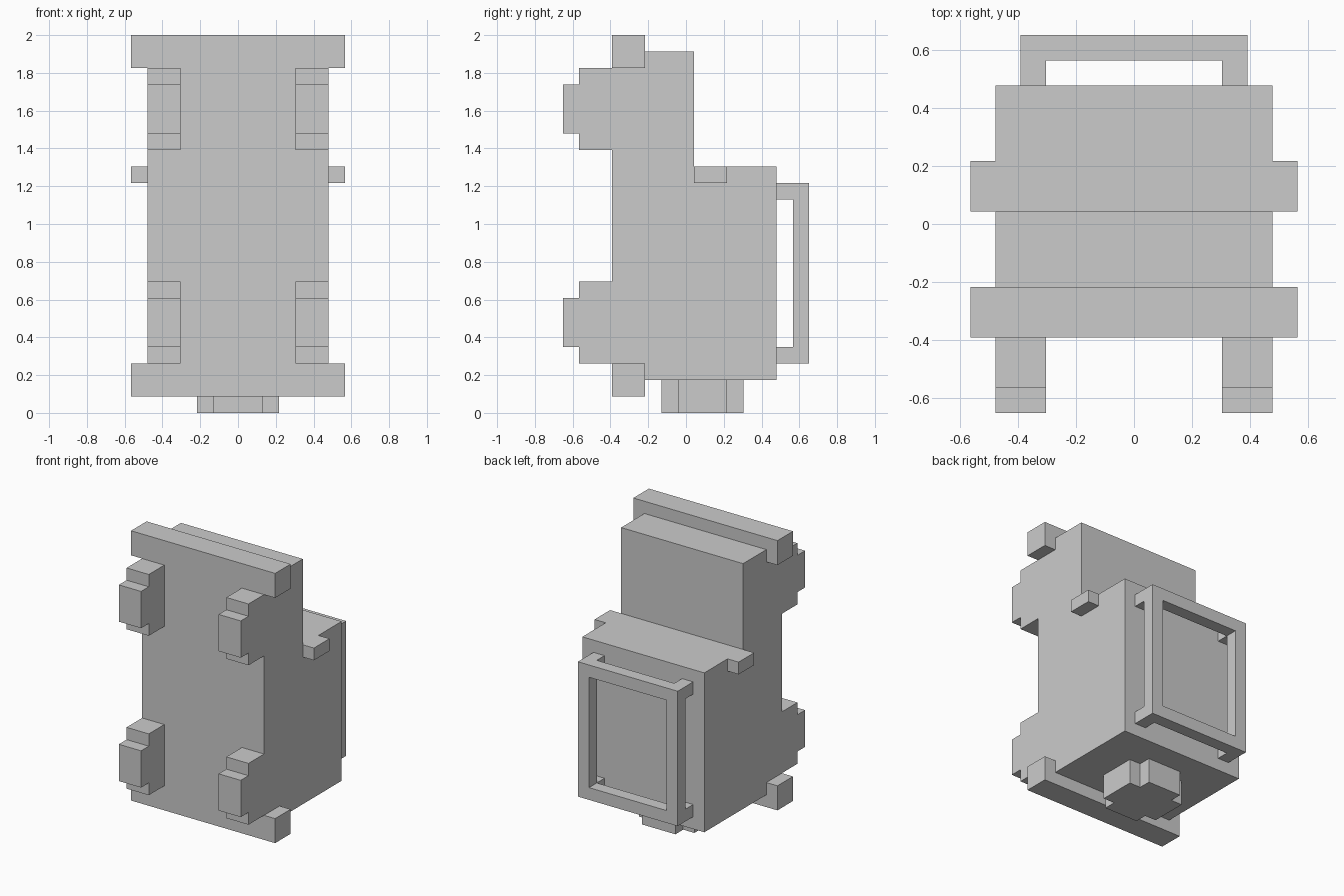
import bpy
import bmesh
from mathutils import Vector

if "Cube" in bpy.data.objects:
    bpy.data.objects.remove(bpy.data.objects["Cube"])

U = 2 / 23  # one block of the grid


def finish(name, bm):
    """Convert block units (x centred, y from 0 to 15, z from 0) to a placed object."""
    for v in bm.verts:
        v.co = Vector((v.co.x, v.co.y - 7.5, v.co.z)) * U
    bmesh.ops.recalc_face_normals(bm, faces=bm.faces)
    mesh = bpy.data.meshes.new(name)
    bm.to_mesh(mesh)
    bm.free()
    obj = bpy.data.objects.new(name, mesh)
    bpy.context.collection.objects.link(obj)
    return obj


def extrude(name, points, offset):
    """Extrude a closed flat outline along an offset vector."""
    bm = bmesh.new()
    face = bm.faces.new([bm.verts.new(p) for p in points])
    new = bmesh.ops.extrude_face_region(bm, geom=[face], use_keep_orig=True)["geom"]
    bmesh.ops.translate(bm, vec=offset,
                        verts=[g for g in new if isinstance(g, bmesh.types.BMVert)])
    return finish(name, bm)


def side_profile(name, yz, x0, x1):
    return extrude(name, [(x0, y, z) for y, z in yz], (x1 - x0, 0, 0))


def box(name, x0, x1, y0, y1, z0, z1):
    return side_profile(name, [(y0, z0), (y1, z0), (y1, z1), (y0, z1)], x0, x1)


# Cabin and hood in one outline, notched for the bumpers
side_profile("body", [(5, 2), (13, 2), (13, 15), (8, 15), (8, 22), (5, 22),
                      (5, 21), (3, 21), (3, 3), (5, 3)], -5.5, 5.5)

# Bumpers
box("top_bumper", -6.5, 6.5, 3, 5, 21, 23)
box("bottom_bumper", -6.5, 6.5, 3, 5, 1, 3)

# Wheels and mirrors on both sides
for side, s in (("left", -1), ("right", 1)):
    for end, z in (("lower", 3), ("upper", 16)):
        side_profile(f"{end}_{side}_wheel",
                     [(3, z), (3, z + 5), (1, z + 5), (1, z + 4),
                      (0, z + 4), (0, z + 1), (1, z + 1), (1, z)], s * 3.5, s * 5.5)
    box(f"{side}_mirror", s * 5.5, s * 6.5, 8, 10, 14, 15)

# Spare wheel: square with stepped corners
spare = [(-1.5, 6), (1.5, 6), (1.5, 7), (2.5, 7), (2.5, 10), (1.5, 10),
         (1.5, 11), (-1.5, 11), (-1.5, 10), (-2.5, 10), (-2.5, 7), (-1.5, 7)]
extrude("spare_wheel", [(x, y, 0) for x, y in spare], (0, 0, 2))

# Roof rack frame: a square section carried around four corners
bm = bmesh.new()
rings = []
for sx, sz in ((-1, -1), (1, -1), (1, 1), (-1, 1)):
    rings.append([bm.verts.new((sx * (4.5 - i), y, 8.5 + sz * (5.5 - i)))
                  for i, y in ((0, 14), (0, 15), (1, 15), (1, 14))])
for k in range(4):
    a, b = rings[k], rings[(k + 1) % 4]
    for j in range(4):
        n = (j + 1) % 4
        bm.faces.new((a[j], a[n], b[n], b[j]))
bmesh.ops.recalc_face_normals(bm, faces=bm.faces)
finish("rack_frame", bm)

# Rack posts
for side, s in (("left", -1), ("right", 1)):
    for end, z in (("lower", 3), ("upper", 13)):
        box(f"{end}_{side}_rack_post", s * 3.5, s * 4.5, 13, 14, z, z + 1)
